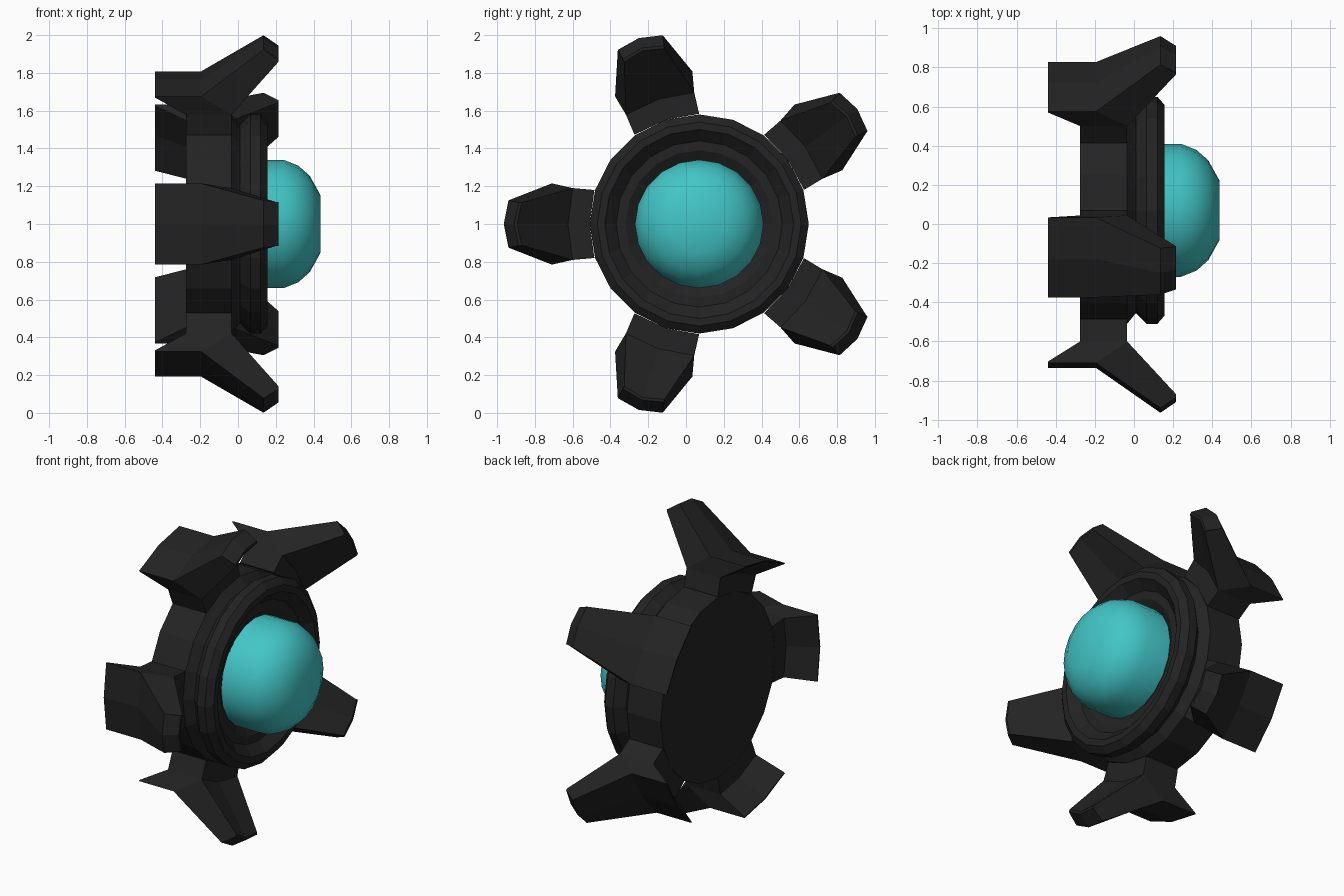
import bpy, bmesh, math

if "Cube" in bpy.data.objects:
    bpy.data.objects.remove(bpy.data.objects["Cube"])

CY, CZ = 0.07, 1.0   # hub axis runs along x through this y, z
SIDES = 20


def material(name, rgb):
    m = bpy.data.materials.new(name)
    m.diffuse_color = (*rgb, 1)
    m.use_nodes = True
    m.node_tree.nodes["Principled BSDF"].inputs["Base Color"].default_value = m.diffuse_color
    return m


BLACK = material("matte black", (0.017, 0.017, 0.017))
TEAL = material("teal", (0.055, 0.56, 0.57))


def finish(bm, name, mat):
    bmesh.ops.recalc_face_normals(bm, faces=bm.faces)
    me = bpy.data.meshes.new(name)
    bm.to_mesh(me)
    bm.free()
    me.materials.append(mat)
    ob = bpy.data.objects.new(name, me)
    bpy.context.collection.objects.link(ob)
    return ob


def lathe(name, profile, mat):
    """Revolve (x, radius) points about the hub axis and cap both ends."""
    bm = bmesh.new()
    rings = []
    for x, r in profile:
        rings.append([bm.verts.new((x, CY + r * math.cos(2 * math.pi * i / SIDES),
                                    CZ + r * math.sin(2 * math.pi * i / SIDES)))
                      for i in range(SIDES)])
    for a, b in zip(rings, rings[1:]):
        for i in range(SIDES):
            j = (i + 1) % SIDES
            bm.faces.new((a[i], a[j], b[j], b[i]))
    bm.faces.new(rings[0])
    bm.faces.new(rings[-1])
    return finish(bm, name, mat)


# Drum with groove, front rim and stepped recess
lathe("hub", [(-0.275, 0.58), (-0.035, 0.58), (0.01, 0.525), (0.065, 0.58),
              (0.12, 0.58), (0.155, 0.54), (0.155, 0.50), (0.10, 0.44),
              (0.10, 0.39), (0.07, 0.34)], BLACK)

# Domed lens with a flat front
dome = lathe("dome", [(0.06, 0.34), (0.24, 0.34), (0.32, 0.308),
                      (0.38, 0.255), (0.437, 0.152)], TEAL)
bpy.context.view_layer.objects.active = dome
dome.select_set(True)
bpy.ops.object.shade_smooth_by_angle(angle=math.radians(35))

# Leg outline: x, radius on the centre line, half width
LEG = [(-0.44, 0.805, 0.215), (-0.195, 0.805, 0.215), (0.135, 1.035, 0.125),
       (0.215, 0.98, 0.115), (0.215, 0.965, 0.112), (-0.035, 0.695, 0.19),
       (-0.035, 0.58, 0.18), (-0.275, 0.58, 0.18), (-0.275, 0.695, 0.19),
       (-0.44, 0.798, 0.213)]
SIDE_FACES = [(0, 1, 8, 9), (1, 5, 8), (1, 2, 4, 5), (2, 3, 4), (5, 6, 7, 8)]


def leg(index):
    a = math.radians(36 + 72 * index)
    c, s = math.cos(a), math.sin(a)
    bm = bmesh.new()
    cols = []
    for side in (-1, 0, 1):
        col = []
        for x, r, w in LEG:
            rr, t = r - 0.025 * abs(side), w * side
            col.append(bm.verts.new((x, CY + rr * c - t * s, CZ + rr * s + t * c)))
        cols.append(col)
    n = len(LEG)
    for p, q in zip(cols, cols[1:]):
        for i in range(n):
            j = (i + 1) % n
            bm.faces.new((p[i], p[j], q[j], q[i]))
    for col in (cols[0], cols[2]):
        for f in SIDE_FACES:
            bm.faces.new([col[i] for i in f])
    finish(bm, f"leg_{index + 1}", BLACK)


# Five legs around the hub
for k in range(5):
    leg(k)
